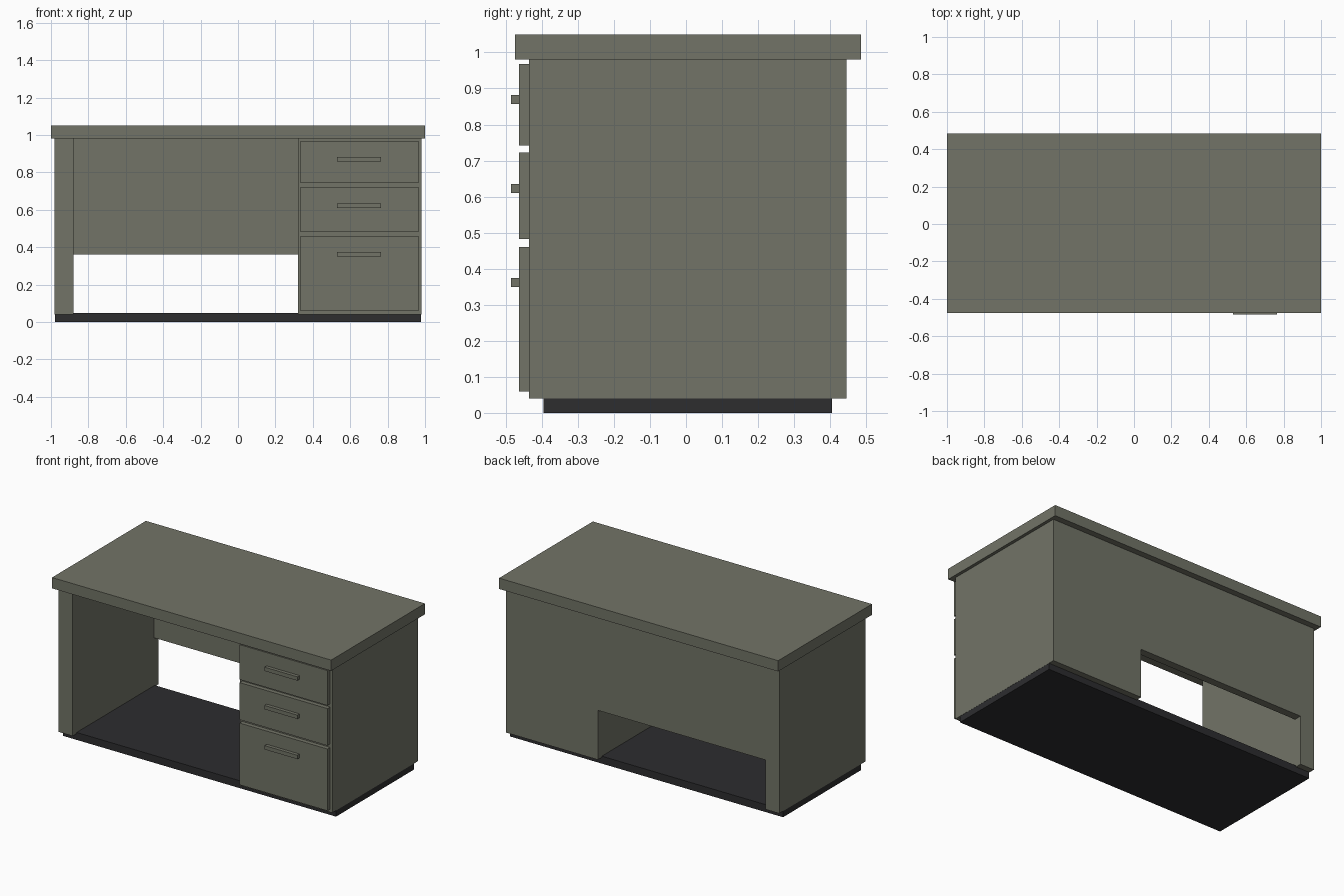
import bpy

if "Cube" in bpy.data.objects:
    bpy.data.objects.remove(bpy.data.objects["Cube"])


def material(name, color):
    m = bpy.data.materials.new(name)
    m.diffuse_color = (*color, 1.0)
    m.use_nodes = True
    m.node_tree.nodes["Principled BSDF"].inputs["Base Color"].default_value = m.diffuse_color
    return m


olive = material("olive grey", (0.168, 0.174, 0.135))
dark = material("charcoal", (0.026, 0.026, 0.028))


def box(name, x, y, z, mat):
    """Box from (min, max) ranges on each axis."""
    bpy.ops.mesh.primitive_cube_add(size=1)
    o = bpy.context.object
    o.name = name
    for v in o.data.vertices:
        v.co = [r[1] if c > 0 else r[0] for c, r in zip(v.co, (x, y, z))]
    o.data.materials.append(mat)
    return o


BODY_Y = (-0.435, 0.445)
BODY_Z = (0.04, 0.98)

# Desk top and recessed floor plinth
box("desk_top", (-1, 1), (-0.475, 0.485), (0.98, 1.05), olive)
box("base_plinth", (-0.979, 0.979), (-0.395, 0.405), (0, 0.048), dark)

# Left side support, drawer cabinet, and back modesty panel
box("left_support", (-0.98, -0.88), BODY_Y, BODY_Z, olive)
box("drawer_cabinet", (0.32, 0.98), BODY_Y, BODY_Z, olive)
box("back_panel", (-0.88, 0.32), (0.395, 0.445), (0.36, 0.98), olive)

# Drawer fronts with bar handles: (bottom, top, handle centre)
for i, (z0, z1, h) in enumerate([(0.06, 0.46, 0.362),
                                 (0.482, 0.722, 0.622),
                                 (0.742, 0.968, 0.87)]):
    box(f"drawer_front_{i + 1}", (0.335, 0.965), (-0.463, -0.435), (z0, z1), olive)
    box(f"drawer_handle_{i + 1}", (0.53, 0.765), (-0.485, -0.463),
        (h - 0.0125, h + 0.0125), olive)
